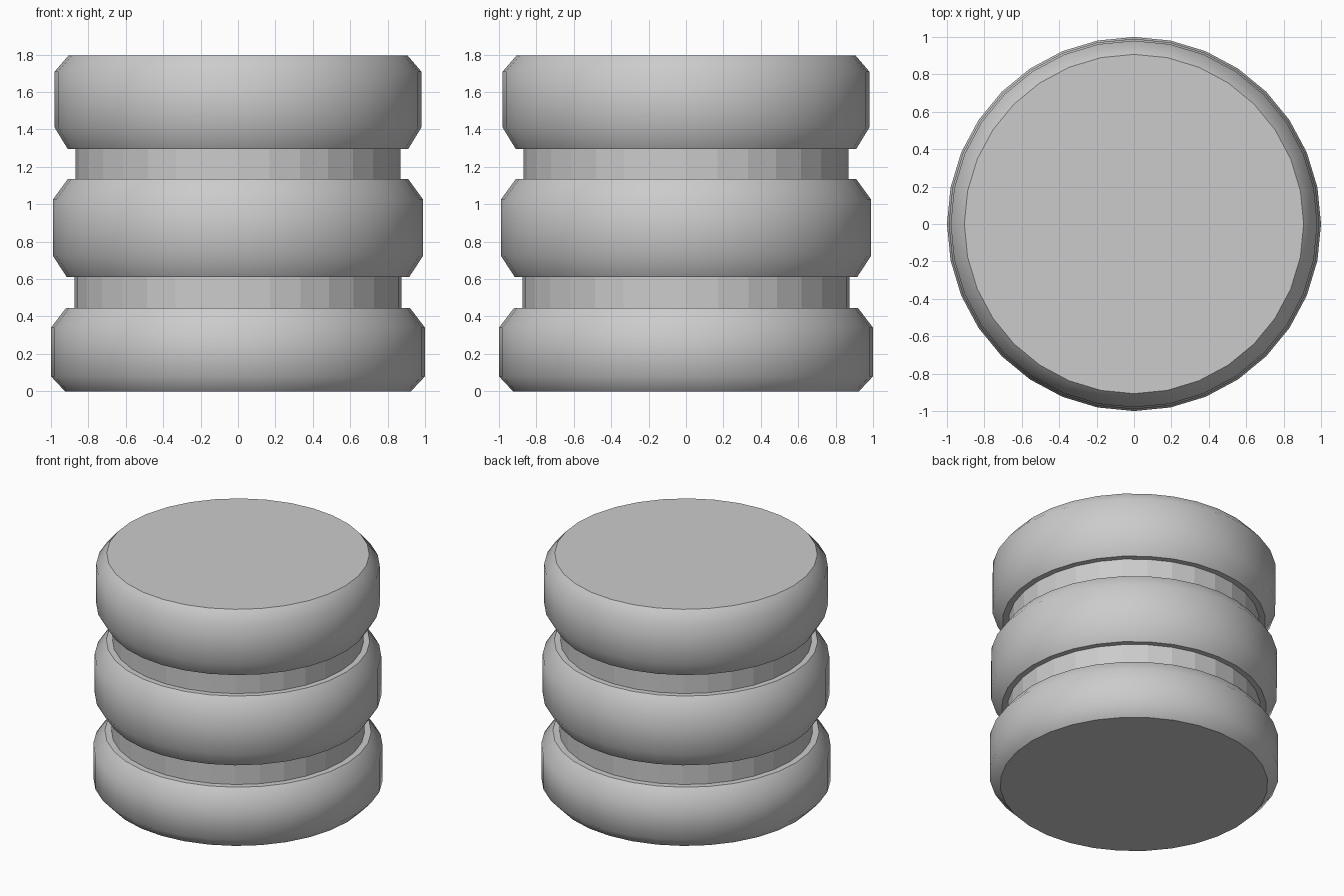
import bpy, bmesh, math

if "Cube" in bpy.data.objects:
    bpy.data.objects.remove(bpy.data.objects["Cube"])

SEGMENTS = 32

grey = bpy.data.materials.new("plain grey")
grey.diffuse_color = (0.6, 0.6, 0.6, 1.0)
grey.use_nodes = True
grey.node_tree.nodes["Principled BSDF"].inputs["Base Color"].default_value = grey.diffuse_color


def lathe(name, profile, smooth):
    """Closed solid turned round z from (radius, height) points, bottom to top."""
    bm = bmesh.new()
    rings = []
    for r, z in profile:
        rings.append([bm.verts.new((r * math.cos(math.tau * i / SEGMENTS),
                                    r * math.sin(math.tau * i / SEGMENTS), z))
                      for i in range(SEGMENTS)])
    for low, high in zip(rings, rings[1:]):
        for i in range(SEGMENTS):
            j = (i + 1) % SEGMENTS
            bm.faces.new((low[i], low[j], high[j], high[i])).smooth = smooth
    # Flat caps with crisp rims
    for cap in (bm.faces.new(rings[0][::-1]), bm.faces.new(rings[-1])):
        for edge in cap.edges:
            edge.smooth = False
    mesh = bpy.data.meshes.new(name)
    bm.to_mesh(mesh)
    bm.free()
    mesh.materials.append(grey)
    obj = bpy.data.objects.new(name, mesh)
    bpy.context.collection.objects.link(obj)


# Three chamfered discs, slightly smaller towards the top
lathe("bottom_disc", [(0.925, 0), (1.0, 0.08), (1.0, 0.34), (0.92, 0.445)], True)
lathe("middle_disc", [(0.915, 0.61), (0.99, 0.725), (0.99, 1.025), (0.91, 1.135)], True)
lathe("top_disc", [(0.91, 1.295), (0.98, 1.41), (0.98, 1.71), (0.907, 1.795)], True)

# Faceted necks between the discs
lathe("lower_neck", [(0.875, 0.445), (0.875, 0.61)], False)
lathe("upper_neck", [(0.868, 1.135), (0.868, 1.295)], False)
